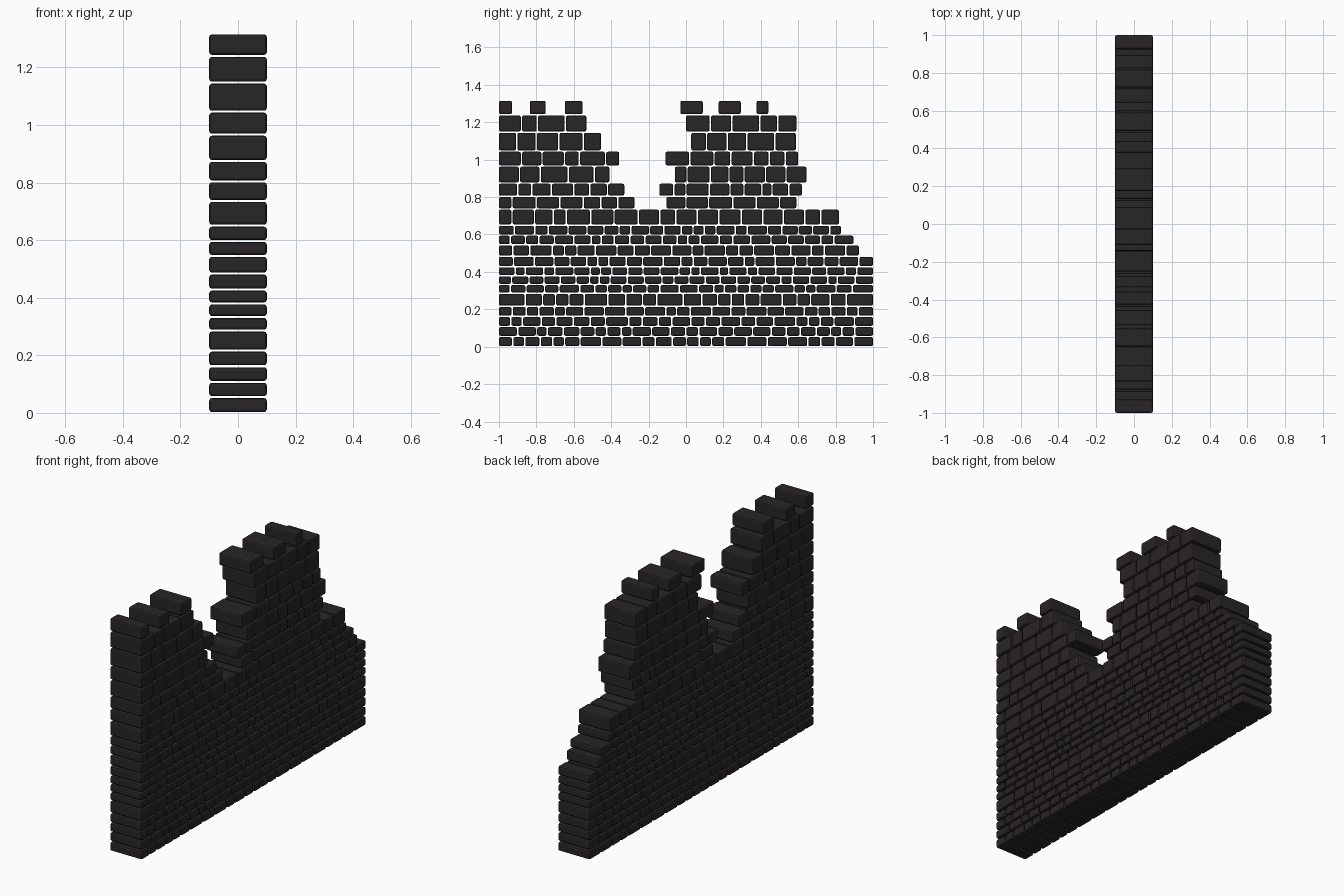
import bpy, bmesh, random
from mathutils import Matrix

if "Cube" in bpy.data.objects:
    bpy.data.objects.remove(bpy.data.objects["Cube"])

random.seed(4)
DEPTH, GAP, BEVEL = 0.2, 0.007, 0.009

stone = bpy.data.materials.new("dark_stone")
stone.diffuse_color = (0.022, 0.018, 0.020, 1)
stone.use_nodes = True
stone.node_tree.nodes["Principled BSDF"].inputs["Base Color"].default_value = stone.diffuse_color

# Course heights: boundaries between the rows of bricks
Z = [0, .055, .108, .162, .216, .286, .333, .38, .428, .484, .545, .597,
     .65, .736, .804, .875, .966, 1.046, 1.147, 1.24, 1.318]


def add_brick(bm, y0, y1, row):
    z0 = Z[row] + (GAP / 2 if row else 0.003)
    z1 = Z[row + 1] - GAP / 2
    m = Matrix.Translation((0, (y0 + y1) / 2, (z0 + z1) / 2))
    m = m @ Matrix.Diagonal((DEPTH, y1 - y0, z1 - z0, 1))
    bmesh.ops.create_cube(bm, size=1, matrix=m)


def add_course(bm, cuts, row):
    for i in range(len(cuts) - 1):
        y0 = cuts[i] + (GAP / 2 if i else 0)
        y1 = cuts[i + 1] - (GAP / 2 if i < len(cuts) - 2 else 0)
        add_brick(bm, y0, y1, row)


def random_cuts(start, end, mean):
    n = round((end - start) / mean)
    w = [random.uniform(0.65, 1.35) for _ in range(n)]
    k = (end - start) / sum(w)
    cuts = [start]
    for x in w:
        cuts.append(cuts[-1] + x * k)
    return cuts


def finish(bm, name):
    bmesh.ops.bevel(bm, geom=bm.edges[:], offset=BEVEL, segments=2,
                    profile=0.5, affect='EDGES')
    me = bpy.data.meshes.new(name)
    bm.to_mesh(me)
    bm.free()
    me.materials.append(stone)
    ob = bpy.data.objects.new(name, me)
    bpy.context.collection.objects.link(ob)


# Lower wall: full-length courses, stepping back at the broken end
bm = bmesh.new()
ends = [1] * 9 + [.925, .895, .828]
for row, end in enumerate(ends):
    add_course(bm, random_cuts(-1, end, 0.045 + 0.75 * (Z[row + 1] - Z[row])), row)
add_course(bm, [-1, -.93, -.81, -.71, -.64, -.51, -.385, -.255, -.14, -.055,
                .06, .175, .295, .41, .52, .635, .72, .818], 12)
finish(bm, "lower_wall")

# Near tower: upper courses on the -y side of the gap
near = [
    [-1, -.93, -.80, -.675, -.55, -.455, -.365, -.275],
    [-1, -.90, -.825, -.72, -.60, -.515, -.42, -.33],
    [-1, -.89, -.78, -.63, -.49, -.41],
    [-1, -.88, -.77, -.65, -.57, -.43, -.357],
    [-1, -.905, -.80, -.68, -.55, -.455],
    [-1, -.88, -.795, -.645, -.533],
]
# Far tower: upper courses on the +y side of the gap
far = [
    [-.105, 0, .12, .25, .375, .50, .59],
    [-.143, -.065, 0, .125, .235, .31, .405, .46, .55, .62],
    [-.06, .005, .13, .23, .31, .425, .535, .645],
    [-.11, .02, .15, .24, .36, .445, .53, .60],
    [.028, .11, .22, .325, .475, .587],
    [0, .13, .245, .395, .49, .59],
]
# Spaced merlon bricks along the top of each tower
near_top = [(-1, -.93), (-.835, -.75), (-.648, -.553)]
far_top = [(-.03, .09), (.175, .293), (.377, .44)]
for name, courses, top in (("near_tower", near, near_top),
                           ("far_tower", far, far_top)):
    bm = bmesh.new()
    for i, cuts in enumerate(courses):
        add_course(bm, cuts, 13 + i)
    for y0, y1 in top:
        add_brick(bm, y0, y1, 19)
    finish(bm, name)
